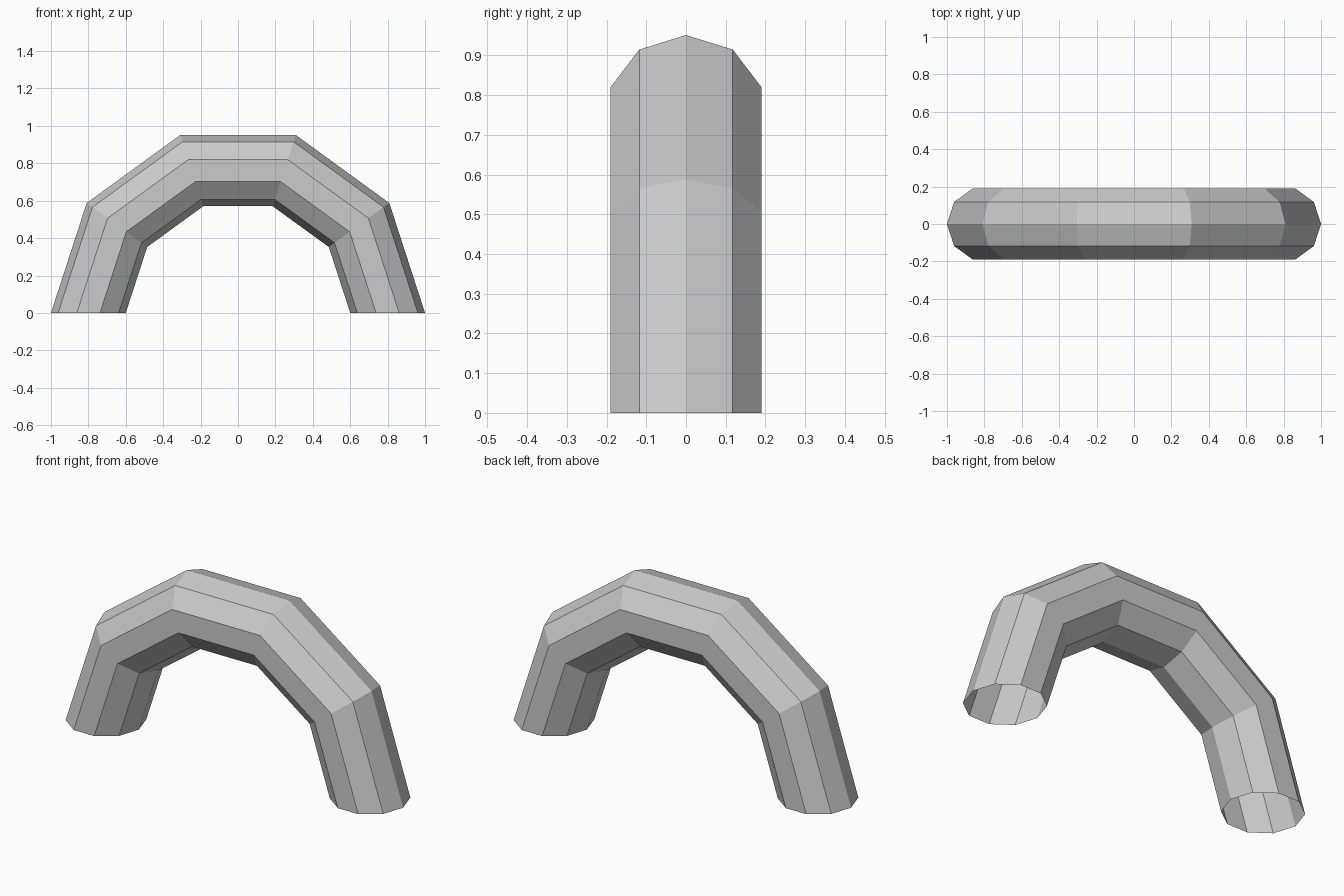
import bpy, bmesh
from math import pi, cos, sin

if "Cube" in bpy.data.objects:
    bpy.data.objects.remove(bpy.data.objects["Cube"])

MAJOR, MINOR = 0.8, 0.2      # arch radius and tube radius
STEPS, SIDES = 5, 10         # segments along the arch, sides of the tube

bm = bmesh.new()

# Ten-sided rings swept over a half circle
rings = []
for i in range(STEPS + 1):
    a = pi * i / STEPS
    ring = []
    for j in range(SIDES):
        b = 2 * pi * j / SIDES
        r = MAJOR + MINOR * cos(b)
        ring.append(bm.verts.new((r * cos(a), MINOR * sin(b), r * sin(a))))
    rings.append(ring)

# Tube walls, both ends left open, facing outward
for r0, r1 in zip(rings, rings[1:]):
    for j in range(SIDES):
        k = (j + 1) % SIDES
        bm.faces.new((r0[j], r0[k], r1[k], r1[j]))
bm.normal_update()
outer = rings[0][0].link_faces[0]
if outer.normal.dot(outer.calc_center_median()) < 0:
    bmesh.ops.reverse_faces(bm, faces=bm.faces[:])

mesh = bpy.data.meshes.new("half_ring_tube")
bm.to_mesh(mesh)
bm.free()
bpy.context.collection.objects.link(bpy.data.objects.new("half_ring_tube", mesh))
